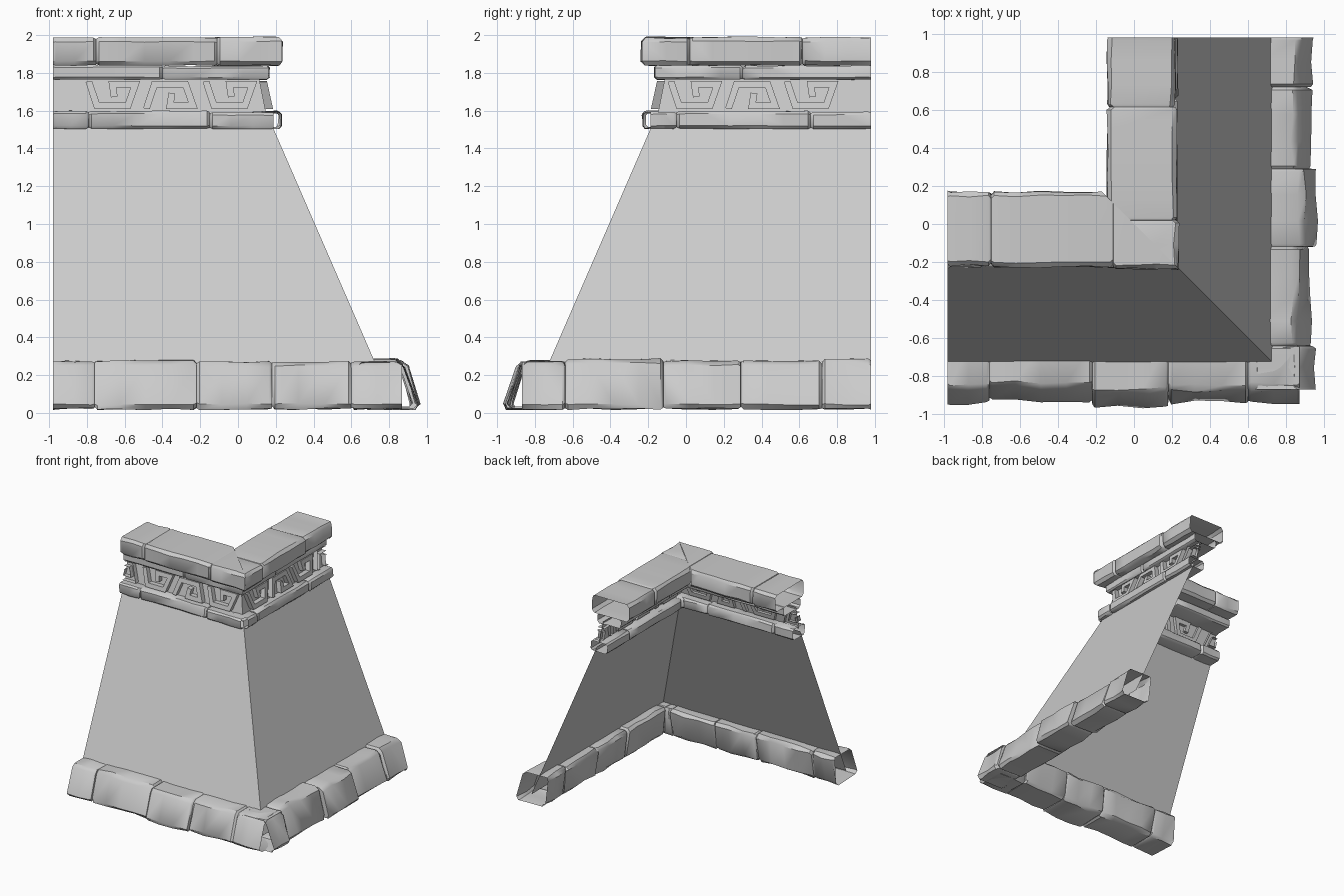
import bpy, bmesh, math, random
from mathutils import Vector

cube = bpy.data.objects.get("Cube")
if cube:
    bpy.data.objects.remove(cube, do_unlink=True)
random.seed(4)
FAR = -0.98   # open end of each arm, measured along the arm

stone = bpy.data.materials.new("grey stone")
stone.use_nodes = True
grey = (0.6, 0.6, 0.6, 1)
stone.diffuse_color = grey
stone.node_tree.nodes["Principled BSDF"].inputs["Base Color"].default_value = grey


def place(arm, s, d, z):
    """s runs along the arm to the corner, d points outward."""
    return Vector((s, -d, z)) if arm == "front" else Vector((d, -s, z))


def finish(name, bm, arm, mitre=False, sheet=False, smooth=True):
    if mitre:   # cut on the diagonal between the arms
        side = 1 if arm == "front" else -1
        bmesh.ops.bisect_plane(bm, geom=bm.verts[:] + bm.edges[:] + bm.faces[:],
                               plane_co=(0, 0, 0), plane_no=(side, side, 0), clear_outer=True)
    bmesh.ops.recalc_face_normals(bm, faces=bm.faces)
    if sheet:
        out = place(arm, 0, 1, 0)
        bm.normal_update()
        bmesh.ops.reverse_faces(bm, faces=[f for f in bm.faces if f.normal.dot(out) < 0])
    mesh = bpy.data.meshes.new(name)
    bm.to_mesh(mesh)
    bm.free()
    mesh.materials.append(stone)
    ob = bpy.data.objects.new(name, mesh)
    bpy.context.collection.objects.link(ob)
    if smooth:
        bpy.ops.object.select_all(action="DESELECT")
        ob.select_set(True)
        bpy.context.view_layer.objects.active = ob
        bpy.ops.object.shade_smooth_by_angle(angle=math.radians(38))
    return ob


def chamfer(corners, c):
    """Cut each corner of a closed profile."""
    pts = [Vector(p) for p in corners]
    out = []
    for i, p in enumerate(pts):
        for q in (pts[i - 1], pts[(i + 1) % len(pts)]):
            out.append(p + (q - p).normalized() * c)
    return out


def stone_course(name, arm, corners, joints, push, c=0.02, rough=0.006, mitre=False):
    """A hollow run of worn blocks; push widens the outer side of each block."""
    prof = chamfer(corners, c)
    mid = sum(prof, Vector((0, 0))) / len(prof)
    bm = bmesh.new()
    last = None
    for k, (a, b) in enumerate(zip(joints, joints[1:])):
        n = max(2, round((b - a) / 0.13))
        stops = [a + 0.001, a + 0.015] + [a + (b - a) * i / n for i in range(1, n)] + [b - 0.015, b - 0.001]
        lift = random.uniform(-1, 1) * rough
        for i, s in enumerate(stops):
            end = i in (0, len(stops) - 1)
            real_end = s < FAR + 0.01 or s > joints[-1] - 0.01
            ring = []
            for p in prof:
                w = p - mid
                q = p.copy()
                if end and not real_end:
                    q -= w.normalized() * 0.012
                if w.x > 0:
                    q.x += push[k]
                if w.y > 0:
                    q.y += lift
                q += Vector((random.uniform(-1, 1), random.uniform(-0.5, 0.5))) * rough
                ring.append(bm.verts.new(place(arm, s, q.x, max(q.y, 0))))
            if last:
                for j in range(len(ring)):
                    m = (j + 1) % len(ring)
                    bm.faces.new((last[j], last[m], ring[m], ring[j]))
            last = ring
    return finish(name, bm, arm, mitre)


def sheet(name, arm, low, high):
    """A flat leaning wall face, mitred at the corner."""
    bm = bmesh.new()
    (d0, z0), (d1, z1) = low, high
    bm.faces.new([bm.verts.new(place(arm, *p)) for p in
                  ((FAR, d0, z0), (d0, d0, z0), (d1, d1, z1), (FAR, d1, z1))])
    finish(name, bm, arm, sheet=True, smooth=False)


def stroke_outline(path, w):
    """Closed outline of a mitred stroke along a path."""
    pts = [Vector(p) for p in path]
    left, right = [], []
    for i, p in enumerate(pts):
        t0 = (p - pts[i - 1]).normalized() if i else (pts[1] - p).normalized()
        t1 = (pts[i + 1] - p).normalized() if i < len(pts) - 1 else t0
        n0, n1 = Vector((-t0.y, t0.x)), Vector((-t1.y, t1.x))
        m = (n0 + n1).normalized()
        m *= w / max(m.dot(n0), 0.4)
        left.append(p + m)
        right.append(p - m)
    return left + right[::-1]


HOOK = [(-0.125, 0.15), (-0.082, 0.018), (0.082, 0.018), (0.122, 0.132), (0.0, 0.132), (0.01, 0.065)]


def fret(arm, centres, flip_first):
    """Interlocking hooks, alternately upright and inverted."""
    bm = bmesh.new()
    for k, c in enumerate(centres):
        flip = (k % 2 == 0) == flip_first
        outline = stroke_outline(HOOK, 0.018)
        rows = []
        for depth, shrink in ((-0.03, 0), (0.028, 0), (0.036, 0)):
            row = []
            for p in outline:
                u = -p.x if arm == "right" else p.x
                v = min(max(0.15 - p.y if flip else p.y, 0), 0.15)
                row.append(bm.verts.new(place(arm, c + u, 0.15 - 0.22 * v + depth, 1.608 + v)))
            rows.append(row)
        n = len(outline)
        for a, b in zip(rows, rows[1:]):
            for j in range(n):
                bm.faces.new((a[j], a[(j + 1) % n], b[(j + 1) % n], b[j]))
        bm.faces.new(rows[0][::-1])
        bm.faces.new(rows[-1])
    # trim at the open end of the arm
    bmesh.ops.bisect_plane(bm, geom=bm.verts[:] + bm.edges[:] + bm.faces[:],
                           plane_co=place(arm, FAR, 0, 0),
                           plane_no=place(arm, -1, 0, 0), clear_outer=True)
    finish(arm + "_fret", bm, arm, smooth=False)


BASE = [(0.67, 0.02), (0.945, 0.02), (0.865, 0.28), (0.63, 0.28)]
LEDGE = [(0.07, 1.505), (0.225, 1.505), (0.225, 1.595), (0.07, 1.595)]
BAND = [(-0.06, 1.765), (0.165, 1.765), (0.165, 1.84), (-0.06, 1.84)]
CAP = [(-0.14, 1.84), (0.225, 1.84), (0.225, 1.988), (-0.14, 1.988)]

# joints and outward bulge of each block, per arm
LAYOUT = {
    "front": dict(base=[FAR, -0.76, -0.22, 0.18, 0.6, 0.87], bulge=[0.005, -0.01, 0.025, 0, 0],
                  ledge=[FAR, -0.79, -0.15, 0.19], band=[FAR, -0.4, 0.165],
                  cap=[FAR, -0.75, -0.11, 0.235], fret=[-1.0, -0.665, -0.36, -0.045], flip=True),
    "right": dict(base=[FAR, -0.72, -0.29, 0.12, 0.64, 0.87], bulge=[0, -0.01, 0.025, -0.01, 0.01],
                  ledge=[FAR, -0.66, 0.05, 0.19], band=[FAR, -0.3, 0.165],
                  cap=[FAR, -0.615, -0.02, 0.235], fret=[-0.965, -0.66, -0.35, -0.045], flip=True),
}

for arm, lay in LAYOUT.items():
    # plain leaning wall and the panel behind the fret
    sheet(arm + "_wall", arm, (0.798, 0.1), (0.168, 1.55))
    sheet(arm + "_fret_panel", arm, (0.15, 1.58), (0.11, 1.78))
    # worn stone courses
    stone_course(arm + "_base_stones", arm, BASE, lay["base"], lay["bulge"], 0.025, 0.011)
    stone_course(arm + "_ledge", arm, LEDGE, lay["ledge"], [0.005, 0, 0.005], 0.015, 0.005)
    stone_course(arm + "_upper_band", arm, BAND, lay["band"], [0, 0], 0.012, 0.004, True)
    cap = CAP if arm == "right" else [(d - 0.03 if d < 0 else d, z) for d, z in CAP]
    stone_course(arm + "_cap_stones", arm, cap, lay["cap"], [-0.008, 0, 0.01], 0.022, 0.006, True)
    fret(arm, lay["fret"], lay["flip"])
